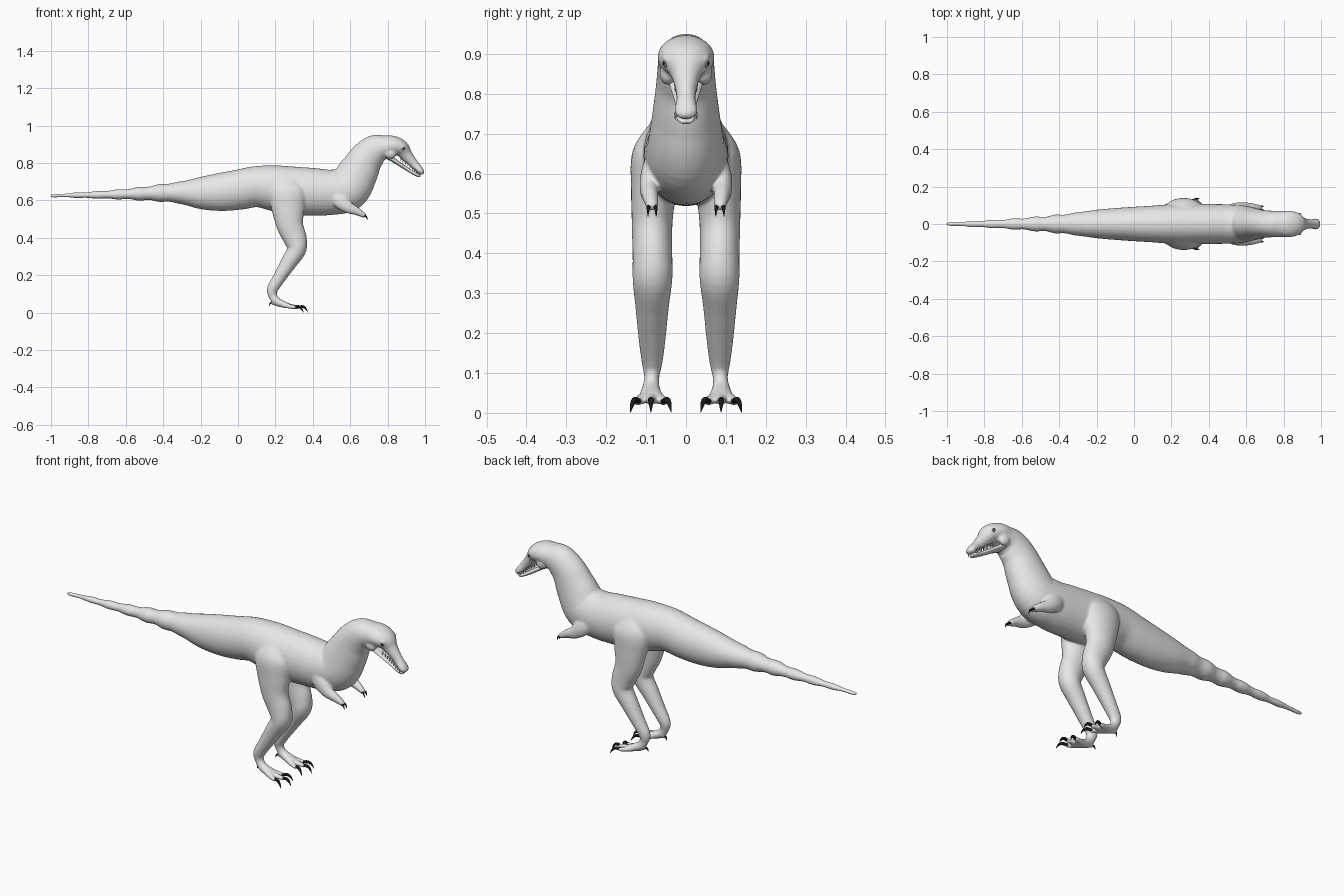
import bpy, bmesh, math
from mathutils import Vector, Matrix


def material(name, v):
    m = bpy.data.materials.new(name)
    m.diffuse_color = (*v, 1)
    return m


SKIN = material("grey_skin", (0.8, 0.8, 0.8))
BLACK = material("black_claw", (0.01, 0.01, 0.01))
EYE = material("eye_grey", (0.3, 0.3, 0.3))


def spline(p, steps):
    """Smooth list of samples through the given stations."""
    out = []
    for i in range(len(p) - 1):
        a, b, c, d = p[max(i - 1, 0)], p[i], p[i + 1], p[min(i + 2, len(p) - 1)]
        for k in range(steps):
            t = k / steps
            out.append([0.5 * (2 * q + (r - o) * t + (2 * o - 5 * q + 4 * r - s) * t * t
                               + (3 * q - o - 3 * r + s) * t ** 3)
                        for o, q, r, s in zip(a, b, c, d)])
    return out + [list(p[-1])]


def loft(bm, stations, steps=5, seg=24, wave=None):
    """Elliptical tube; station = x, y, z, half width, half depth."""
    pts = spline(stations, steps)
    rings = []
    for i, (x, y, z, a, b) in enumerate(pts):
        t = Vector(pts[min(i + 1, len(pts) - 1)][:3]) - Vector(pts[max(i - 1, 0)][:3])
        t.normalize()
        side = (Vector((0, 1, 0)) - t * t.y).normalized()
        up = t.cross(side)
        k = wave(x) if wave else 1
        a, b = max(a, 0.0006) * k, max(b, 0.0006) * k
        rings.append([bm.verts.new(Vector((x, y, z)) + side * a * math.cos(w) + up * b * math.sin(w))
                      for w in (2 * math.pi * j / seg for j in range(seg))])
    for r, s in zip(rings, rings[1:]):
        for j in range(seg):
            n = (j + 1) % seg
            bm.faces.new((r[j], r[n], s[n], s[j]))
    bm.faces.new(rings[0][::-1])
    bm.faces.new(rings[-1])


def ball(bm, loc, size, tilt=0):
    m = Matrix.Translation(loc) @ Matrix.Rotation(tilt, 4, 'Y') @ Matrix.Diagonal((*size, 1))
    bmesh.ops.create_uvsphere(bm, u_segments=16, v_segments=10, radius=1, matrix=m)


def finish(name, bm, mat):
    bmesh.ops.recalc_face_normals(bm, faces=bm.faces)
    for f in bm.faces:
        f.smooth = True
    me = bpy.data.meshes.new(name)
    bm.to_mesh(me)
    bm.free()
    me.materials.append(mat)
    ob = bpy.data.objects.new(name, me)
    bpy.context.collection.objects.link(ob)
    return ob


def tail_wave(x):
    ramp = min(max((-0.28 - x) / 0.2, 0), 1)
    return 1 + 0.11 * ramp * math.sin(2 * math.pi * x / 0.112)


# Tail, trunk, neck, skull and upper jaw in one sweep
skin = bmesh.new()
loft(skin, [
    (-1.003, 0, .624, .008, .008), (-.9, 0, .627, .014, .012), (-.8, 0, .628, .019, .017),
    (-.6, 0, .633, .031, .028), (-.4, 0, .64, .049, .047), (-.3, 0, .641, .062, .061),
    (-.2, 0, .639, .076, .086), (-.1, 0, .644, .085, .101), (0, 0, .656, .092, .107),
    (.1, 0, .673, .098, .11), (.2, 0, .664, .106, .123), (.3, 0, .65, .108, .13),
    (.4, 0, .646, .107, .127), (.5, 0, .643, .105, .121), (.585, 0, .662, .098, .119),
    (.64, 0, .745, .085, .108), (.685, 0, .823, .075, .092), (.735, 0, .87, .071, .081),
    (.785, 0, .885, .069, .064), (.832, 0, .891, .071, .053), (.872, 0, .876, .06, .045),
    (.899, 0, .843, .036, .034), (.942, 0, .793, .024, .024), (.972, 0, .76, .029, .02),
    (.984, 0, .747, .025, .015), (.99, 0, .739, .012, .007)],
    steps=8, seg=32, wave=tail_wave)

for s in (1, -1):
    # Leg from hip to foot
    loft(skin, [
        (.27, .07 * s, .715, .025, .06), (.265, .08 * s, .65, .055, .1), (.268, .082 * s, .56, .056, .09),
        (.277, .085 * s, .47, .051, .072), (.307, .084 * s, .39, .05, .062), (.313, .084 * s, .335, .05, .051),
        (.27, .085 * s, .265, .042, .043), (.22, .085 * s, .185, .034, .034), (.184, .085 * s, .125, .026, .03),
        (.187, .086 * s, .088, .019, .023), (.207, .088 * s, .06, .023, .022), (.25, .088 * s, .042, .03, .017),
        (.275, .088 * s, .036, .022, .011)])
    # Toes
    for d, end in ((-.036, .312), (0, .335), (.036, .312)):
        y = .088 * s
        loft(skin, [(.205, y, .052, .016, .018), (.26, y + d * .55, .037, .015, .014),
                    (end - .02, y + d * .9, .03, .012, .011), (end, y + d, .029, .008, .008)], seg=16)
    loft(skin, [(.21, .088 * s, .055, .014, .014), (.19, .084 * s, .05, .011, .011),
                (.178, .08 * s, .05, .007, .007)], seg=16)
    # Small arm
    loft(skin, [(.51, .075 * s, .635, .025, .04), (.55, .087 * s, .595, .027, .042),
                (.59, .092 * s, .562, .024, .032), (.63, .09 * s, .544, .021, .023),
                (.665, .086 * s, .525, .017, .016), (.683, .085 * s, .514, .013, .009)])
    # Brow ridge and jaw muscle
    ball(skin, (.872, .043 * s, .894), (.03, .018, .011), math.radians(25))
    ball(skin, (.815, .045 * s, .852), (.032, .022, .03), math.radians(30))

body = finish("body", skin, SKIN)
rm = body.modifiers.new("blend_parts", 'REMESH')
rm.mode = 'VOXEL'
rm.voxel_size = 0.005
rm.use_smooth_shade = True
sm = body.modifiers.new("soften", 'SMOOTH')
sm.factor = 0.5
sm.iterations = 9

# Lower jaw
jaw = bmesh.new()
loft(jaw, [(.775, 0, .845, .04, .018), (.81, 0, .829, .043, .014), (.86, 0, .796, .033, .011),
           (.92, 0, .757, .022, .01), (.958, 0, .737, .023, .01), (.975, 0, .728, .012, .005)])
finish("lower_jaw", jaw, SKIN)

# Teeth along both sides of the mouth
teeth = bmesh.new()
for s in (1, -1):
    for i in range(9):
        t = i / 8
        x, z = .872 + .098 * t, .816 - .071 * t
        y = s * (.027 - .009 * math.sin(math.pi * t))
        loft(teeth, [(x, y, z + .007, .003, .004), (x - .003, y, z - .011, .0006, .0006)], steps=1, seg=6)
finish("teeth", teeth, SKIN)

# Eyes with dark pupils
eyes, pupils = bmesh.new(), bmesh.new()
for s in (1, -1):
    ball(eyes, (.882, .047 * s, .876), (.011, .011, .011))
    ball(pupils, (.886, .053 * s, .876), (.005, .006, .005))
finish("eyes", eyes, EYE)
finish("pupils", pupils, BLACK)

# Claws on toes, heels and fingers
claws = bmesh.new()


def claw(x, y, z, dx, dy, dz, r):
    loft(claws, [(x - dx * .3, y - dy * .3, z, r, r), (x + dx * .35, y + dy * .35, z + r * .4, r, r),
                 (x + dx * .75, y + dy * .75, z + dz * .35, r * .65, r * .65),
                 (x + dx, y + dy, z + dz, .0006, .0006)], steps=4, seg=10)


for s in (1, -1):
    for d, end in ((-.036, .31), (0, .333), (.036, .31)):
        claw(end, .088 * s + d, .029, .04, d * .42, -.028, .0075)
    claw(.181, .081 * s, .05, -.014, -.004 * s, -.016, .005)
    for d in (-.008, .008):
        claw(.678, .085 * s + d, .514, .015, d * .3, -.022, .005)
finish("claws", claws, BLACK)
